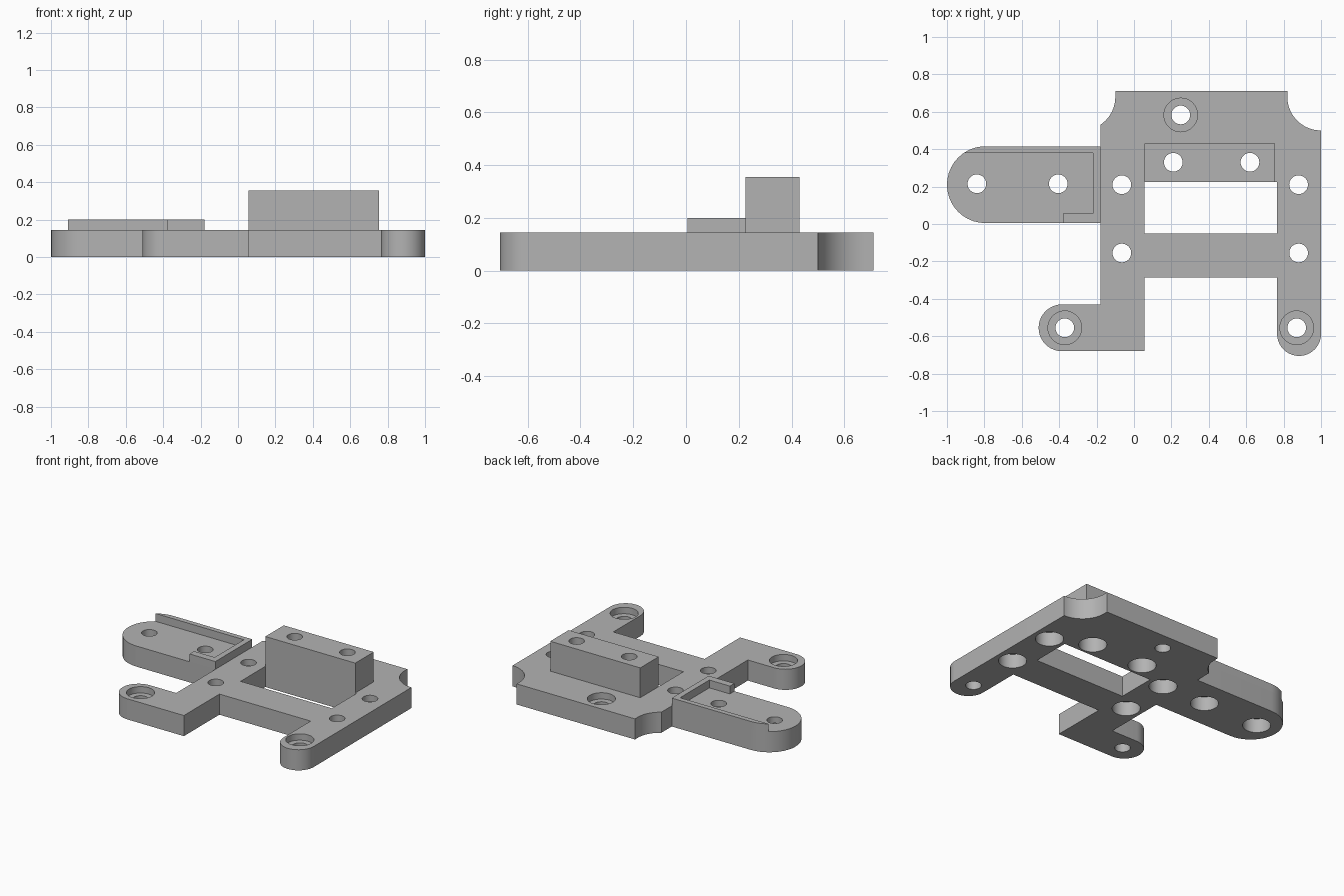
import bpy, bmesh
from math import cos, sin, radians

if "Cube" in bpy.data.objects:
    bpy.data.objects.remove(bpy.data.objects["Cube"])

THICK = 0.145       # plate thickness
RIM_TOP = 0.2
BLOCK_TOP = 0.355

grey = bpy.data.materials.new("plain grey")
grey.use_nodes = True
grey.diffuse_color = (0.45, 0.45, 0.45, 1)
grey.node_tree.nodes["Principled BSDF"].inputs["Base Color"].default_value = (0.45, 0.45, 0.45, 1)


def arc(cx, cy, r, start, end, n=20):
    """Points along an arc, angles in degrees."""
    angles = [radians(start + (end - start) * i / n) for i in range(n + 1)]
    return [(cx + r * cos(a), cy + r * sin(a)) for a in angles]


def rect(x0, x1, y0, y1):
    return [(x0, y0), (x1, y0), (x1, y1), (x0, y1)]


def prism(bm, outline, z0, z1):
    """Extrude a flat outline from z0 up to z1."""
    face = bm.faces.new([bm.verts.new((x, y, z0)) for x, y in outline])
    top = bmesh.ops.extrude_face_region(bm, geom=[face])["geom"]
    moved = [v for v in top if isinstance(v, bmesh.types.BMVert)]
    bmesh.ops.translate(bm, verts=moved, vec=(0, 0, z1 - z0))


def make(name, prisms):
    bm = bmesh.new()
    for outline, z0, z1 in prisms:
        prism(bm, outline, z0, z1)
    bmesh.ops.recalc_face_normals(bm, faces=bm.faces[:])
    mesh = bpy.data.meshes.new(name)
    bm.to_mesh(mesh)
    bm.free()
    mesh.materials.append(grey)
    obj = bpy.data.objects.new(name, mesh)
    bpy.context.collection.objects.link(obj)
    return obj


def hole(x, y, r, z0, z1):
    return arc(x, y, r, 0, 350, 35), z0, z1


# Mounting plate outline, counter-clockwise from the inner corner of the left foot
outline = (
    [(0.055, -0.68), (0.055, -0.285), (0.765, -0.285)]
    + arc(0.8825, -0.588, 0.1175, 180, 360)             # rounded front leg
    + arc(1.0, 0.68, 0.18, 270, 180)                    # scooped back corner
    + [(0.82, 0.71), (-0.1, 0.71)]
    + arc(-0.28, 0.68, 0.18, 0, -56)                    # smaller scooped corner
    + [(-0.18, 0.415)]
    + arc(-0.795, 0.21, 0.205, 90, 270)                 # side arm end
    + [(-0.18, 0.005), (-0.18, -0.43)]
    + arc(-0.385, -0.555, 0.125, 90, 270)               # foot end
)
plate = make("mounting_plate", [(outline, 0, THICK)])

# Raised block behind the window
block = make("raised_block", [(rect(0.055, 0.755, 0.225, 0.43), THICK, BLOCK_TOP)])

# Raised rim around the side arm
rim_outline = (
    [(-0.18, 0.005), (-0.18, 0.415)]
    + arc(-0.795, 0.21, 0.205, 90, 124, 8)
    + [(-0.22, 0.38), (-0.22, 0.055), (-0.38, 0.055), (-0.38, 0.005)]
)
rim = make("arm_rim", [(rim_outline, THICK, RIM_TOP)])

# Holes: recessed from above, recessed from below, and through the block
top_recess = [(0.25, 0.583), (-0.37, -0.555), (0.87, -0.555)]
block_holes = [(0.21, 0.33), (0.62, 0.33)]
plate_holes = [(x, y) for x in (-0.065, 0.88) for y in (0.21, -0.155)]
plate_holes += [(-0.84, 0.215), (-0.405, 0.215)]

through = make("through_cutter", [hole(x, y, 0.05, -0.1, 0.5)
                                  for x, y in top_recess + block_holes + plate_holes])
recess = make("recess_cutter",
              [hole(x, y, 0.09, THICK - 0.045, 0.3) for x, y in top_recess]
              + [hole(x, y, 0.09, -0.1, 0.1) for x, y in plate_holes]
              + [hole(x, y, 0.09, -0.1, 0.3) for x, y in block_holes])
window = make("window_cutter", [(rect(0.055, 0.765, -0.05, 0.225), -0.1, 0.5)])
cutters = [through, recess, window]

for obj, used in ((plate, cutters), (block, cutters[:2]), (rim, [])):
    bpy.ops.object.select_all(action="DESELECT")
    obj.select_set(True)
    bpy.context.view_layer.objects.active = obj
    for cutter in used:
        mod = obj.modifiers.new(cutter.name, "BOOLEAN")
        mod.operation = "DIFFERENCE"
        mod.solver = "EXACT"
        mod.object = cutter
        bpy.ops.object.modifier_apply(modifier=mod.name)
    bpy.ops.object.shade_smooth_by_angle(angle=radians(30))

for cutter in cutters:
    bpy.data.objects.remove(cutter)
